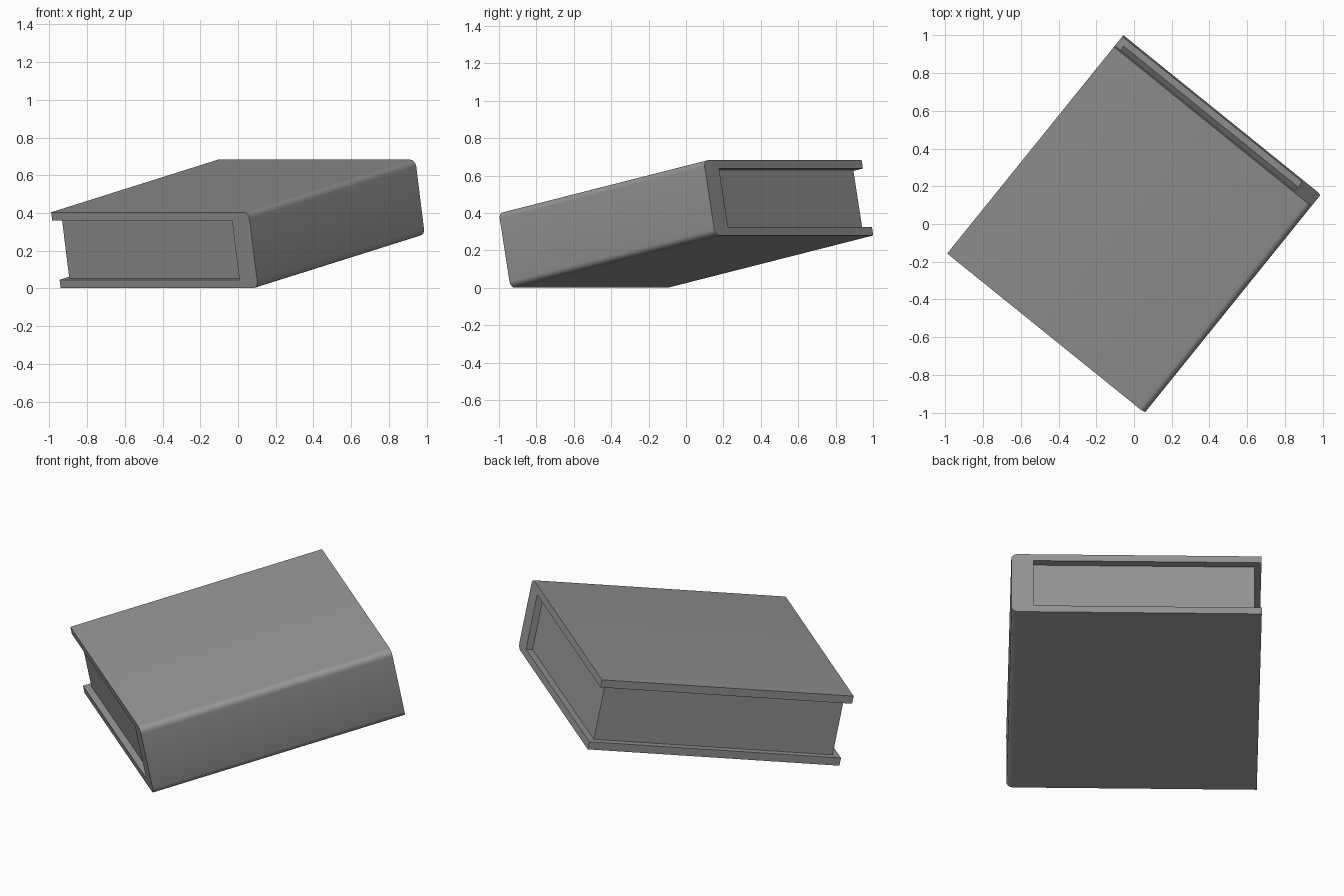
import bpy
import bmesh
from math import radians, sin, cos, pi

cube = bpy.data.objects.get("Cube")
if cube:
    bpy.data.objects.remove(cube, do_unlink=True)

WIDTH, LENGTH, THICK = 1.345, 1.435, 0.41
BOARD, SPINE, RADIUS = 0.045, 0.12, 0.035
INSET = 0.037

grey = bpy.data.materials.new("plain grey")
grey.use_nodes = True
colour = (0.3, 0.3, 0.3, 1)
grey.diffuse_color = colour
grey.node_tree.nodes["Principled BSDF"].inputs["Base Color"].default_value = colour


def extrude_profile(name, points, length):
    """Extrude a cross-section along the book and lay it at the book's tilt."""
    bm = bmesh.new()
    face = bm.faces.new([bm.verts.new((x, -length / 2, z)) for x, z in points])
    result = bmesh.ops.extrude_face_region(bm, geom=[face])
    moved = [v for v in result["geom"] if isinstance(v, bmesh.types.BMVert)]
    bmesh.ops.translate(bm, verts=moved, vec=(0, length, 0))
    bmesh.ops.recalc_face_normals(bm, faces=bm.faces)
    mesh = bpy.data.meshes.new(name)
    bm.to_mesh(mesh)
    bm.free()
    mesh.materials.append(grey)
    obj = bpy.data.objects.new(name, mesh)
    bpy.context.collection.objects.link(obj)
    obj.rotation_euler = (radians(11.2), 0, radians(-38.9))
    obj.location.z = 0.342
    return obj


def rounded_corner(x, z, start, steps=5):
    """Quarter arc around a centre, beginning at the given angle."""
    angles = [start + i / steps * pi / 2 for i in range(steps + 1)]
    return [(x + RADIUS * cos(a), z + RADIUS * sin(a)) for a in angles]


w, t = WIDTH / 2, THICK / 2
inner_x, inner_z = w - SPINE, t - BOARD

# Cover: two boards joined by a thick spine with rounded edges
cover_profile = [(-w, -t)]
cover_profile += rounded_corner(w - RADIUS, RADIUS - t, -pi / 2)
cover_profile += rounded_corner(w - RADIUS, t - RADIUS, 0)
cover_profile += [(-w, t), (-w, inner_z), (inner_x, inner_z),
                  (inner_x, -inner_z), (-w, -inner_z)]
cover = extrude_profile("cover", cover_profile, LENGTH)

# Page block, set back from the cover on its three open sides
page_profile = [(INSET - w, -inner_z), (inner_x, -inner_z),
                (inner_x, inner_z), (INSET - w, inner_z)]
extrude_profile("page_block", page_profile, LENGTH - 2 * INSET)

# Smooth the rounded spine edges only
bpy.ops.object.select_all(action="DESELECT")
cover.select_set(True)
bpy.context.view_layer.objects.active = cover
bpy.ops.object.shade_smooth_by_angle(angle=radians(30))
